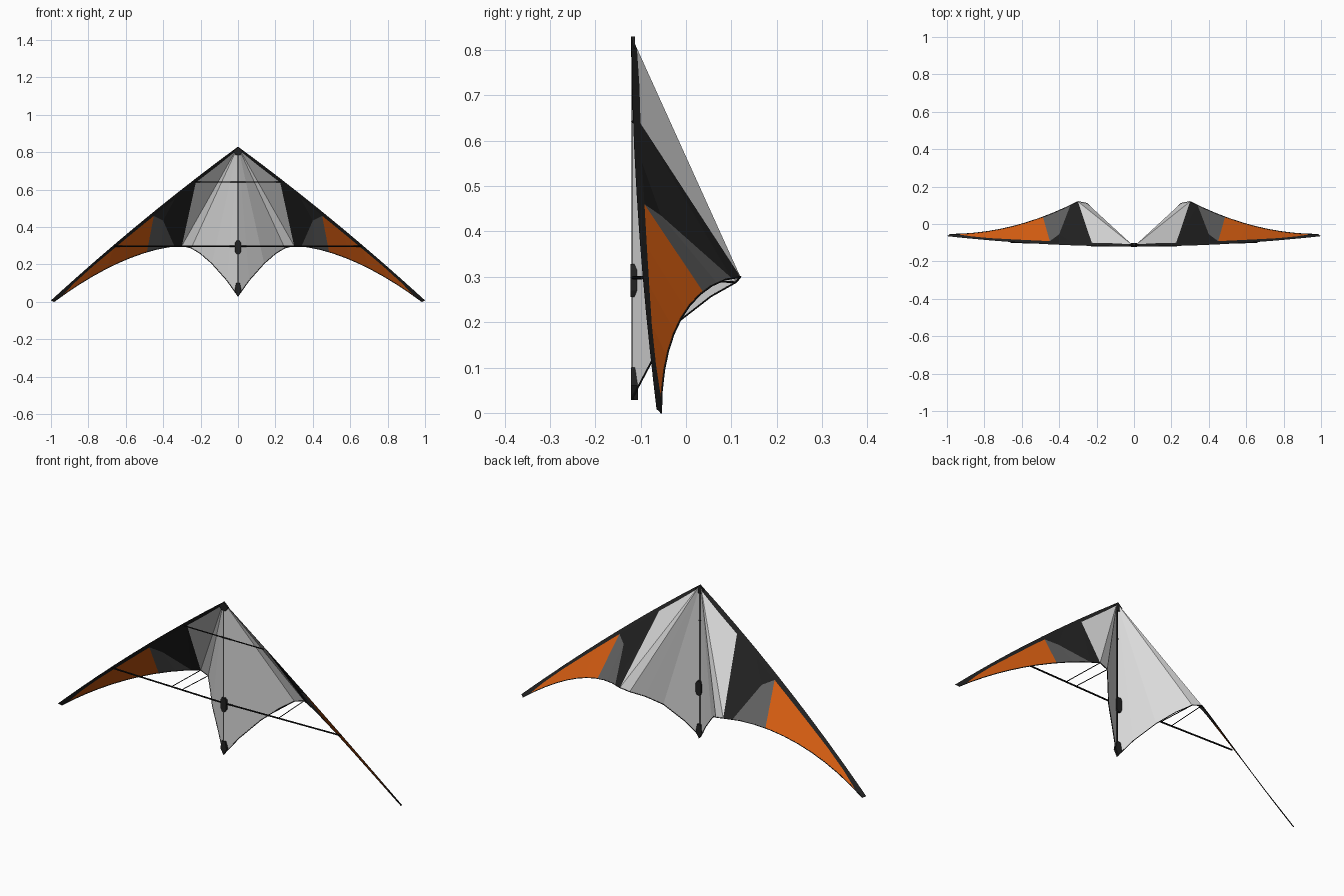
import bpy, bmesh
from mathutils import Vector as V

if "Cube" in bpy.data.objects:
    bpy.data.objects.remove(bpy.data.objects["Cube"])


def material(name, rgb):
    m = bpy.data.materials.new(name)
    m.diffuse_color = (*rgb, 1)
    m.use_nodes = True
    m.node_tree.nodes["Principled BSDF"].inputs["Base Color"].default_value = m.diffuse_color
    return m


GREY = material("light grey cloth", (0.70, 0.70, 0.70))
BLACK = material("black cloth", (0.016, 0.016, 0.016))
DARK = material("dark grey cloth", (0.12, 0.12, 0.12))
ORANGE = material("orange cloth", (0.70, 0.115, 0.006))
ROD = material("black rod", (0.006, 0.006, 0.006))


def finish(name, bm, mat, mirror=True):
    bmesh.ops.remove_doubles(bm, verts=bm.verts, dist=1e-5)
    bmesh.ops.recalc_face_normals(bm, faces=bm.faces)
    me = bpy.data.meshes.new(name)
    bm.to_mesh(me)
    bm.free()
    me.materials.append(mat)
    ob = bpy.data.objects.new(name, me)
    bpy.context.collection.objects.link(ob)
    if mirror:
        ob.modifiers.new("mirror", "MIRROR").use_mirror_merge = False
    return ob


def strip(name, top, low, mat):
    """Cloth panel ruled between two rows of points; repeated points give triangles."""
    bm = bmesh.new()
    for i in range(len(top) - 1):
        pts = []
        for p in (top[i], low[i], low[i + 1], top[i + 1]):
            if all((p - q).length > 1e-4 for q in pts):
                pts.append(p)
        if len(pts) > 2:
            bm.faces.new([bm.verts.new(p) for p in pts])
    return finish(name, bm, mat)


def rod(name, pts, r, mat=ROD, mirror=True):
    """Thin round bar through a run of points."""
    bm = bmesh.new()
    for a, b in zip(pts, pts[1:]):
        d = b - a
        g = bmesh.ops.create_cone(bm, cap_ends=True, segments=8, radius1=r,
                                  radius2=r, depth=d.length)
        mtx = d.to_track_quat('Z', 'Y').to_matrix()
        for v in g["verts"]:
            v.co = mtx @ v.co + (a + b) / 2
    return finish(name, bm, mat, mirror)


def plate(name, outline, y0, y1):
    """Upright front-facing plate from an x-z half outline, mirrored about x = 0."""
    full = outline + [(-x, z) for x, z in reversed(outline) if x > 0]
    bm = bmesh.new()
    f = bm.faces.new([bm.verts.new((x, y0, z)) for x, z in full])
    g = bmesh.ops.extrude_face_region(bm, geom=[f])
    for e in g["geom"]:
        if isinstance(e, bmesh.types.BMVert):
            e.co.y = y1
    return finish(name, bm, BLACK, False)


# Key curves of the right half
NOSE = V((0, -0.12, 0.83))
PEAK = V((0.30, 0.12, 0.30))          # rearmost point, held back by the standoffs


def lead(x):                          # leading edge
    return V((x, -0.12 + 0.055 * x * x, 0.83 - 0.822 * x + 0.09 * x * (1 - x)))


def trail(x):                         # outer trailing edge
    u = min(max((x - 0.30) / 0.685, 0), 1)
    return V((x, -0.055 + 0.175 * (1 - u) ** 2, 0.30 - 0.30 * u ** 1.7))


def ridge(t):
    return NOSE.lerp(PEAK, t)


def inner(a, target, w=0.032):        # inner edge of the leading sleeve
    d = target - a
    return a + d * min(1, w / d.length)


# Stations: leading edge x and the point each rib aims at
SPAN = [(0, ridge(0.1)), (0.11, ridge(0.55)), (0.22, PEAK), (0.33, trail(0.40)),
        (0.445, trail(0.487))]
SPAN += [(l, trail(t)) for l, t in
         ((0.56, 0.60), (0.66, 0.70), (0.76, 0.80), (0.86, 0.88), (0.94, 0.94), (1.0, 0.985))]
edge = [lead(l) for l, _ in SPAN]
inn = [inner(e, t) for e, (_, t) in zip(edge, SPAN)]

# Cloth panels
strip("leading_edge_sleeve", edge, inn, BLACK)
strip("shoulder_panel", inn[:3], [inn[0], ridge(0.5), PEAK], GREY)
d, e = trail(0.34), V((0.40, -0.055, 0.435))
strip("black_panel", [inn[2], inn[2], inn[3], inn[4]], [PEAK, d, e, inn[4]], BLACK)
strip("dark_grey_panel", [d, e, inn[4]], [d, trail(0.41), trail(0.487)], DARK)
strip("orange_wing_panel", inn[4:], [t for _, t in SPAN[4:]], ORANGE)

keel = [V(p) for p in ((0, -0.12, 0.03), (0.06, -0.075, 0.115), (0.14, -0.012, 0.205),
                       (0.20, 0.055, 0.257), (0.25, 0.11, 0.288))] + [PEAK]
strip("centre_panel", [NOSE] * len(keel), keel, GREY)

# Bound trailing edge
rod("trailing_edge_binding", keel + [trail(0.30 + 0.0685 * i) for i in range(1, 11)],
    0.002, BLACK)

# Frame
rod("spine", [V((0, -0.117, 0.03)), V((0, -0.117, 0.82))], 0.003, mirror=False)
rod("upper_spreader", [V((0, -0.118, 0.642)), V((0.23, -0.117, 0.642))], 0.003)
rod("lower_spreader", [V((0, -0.117, 0.298)), V((0.66, -0.097, 0.298))], 0.004)
for x, end in ((0.25, keel[4]), (0.31, PEAK)):
    rod("standoff", [V((x, -0.109, 0.298)), end], 0.002)

# Fittings and reinforcing patches on the spine
plate("centre_fitting", [(0.008, 0.255), (0.016, 0.27), (0.016, 0.315), (0.008, 0.328)],
      -0.122, -0.102)
plate("nose_patch", [(0, 0.83), (0.026, 0.805), (0.012, 0.785)], -0.121, -0.112)
plate("tail_patch", [(0, 0.028), (0.018, 0.06), (0.010, 0.10)], -0.121, -0.106)
